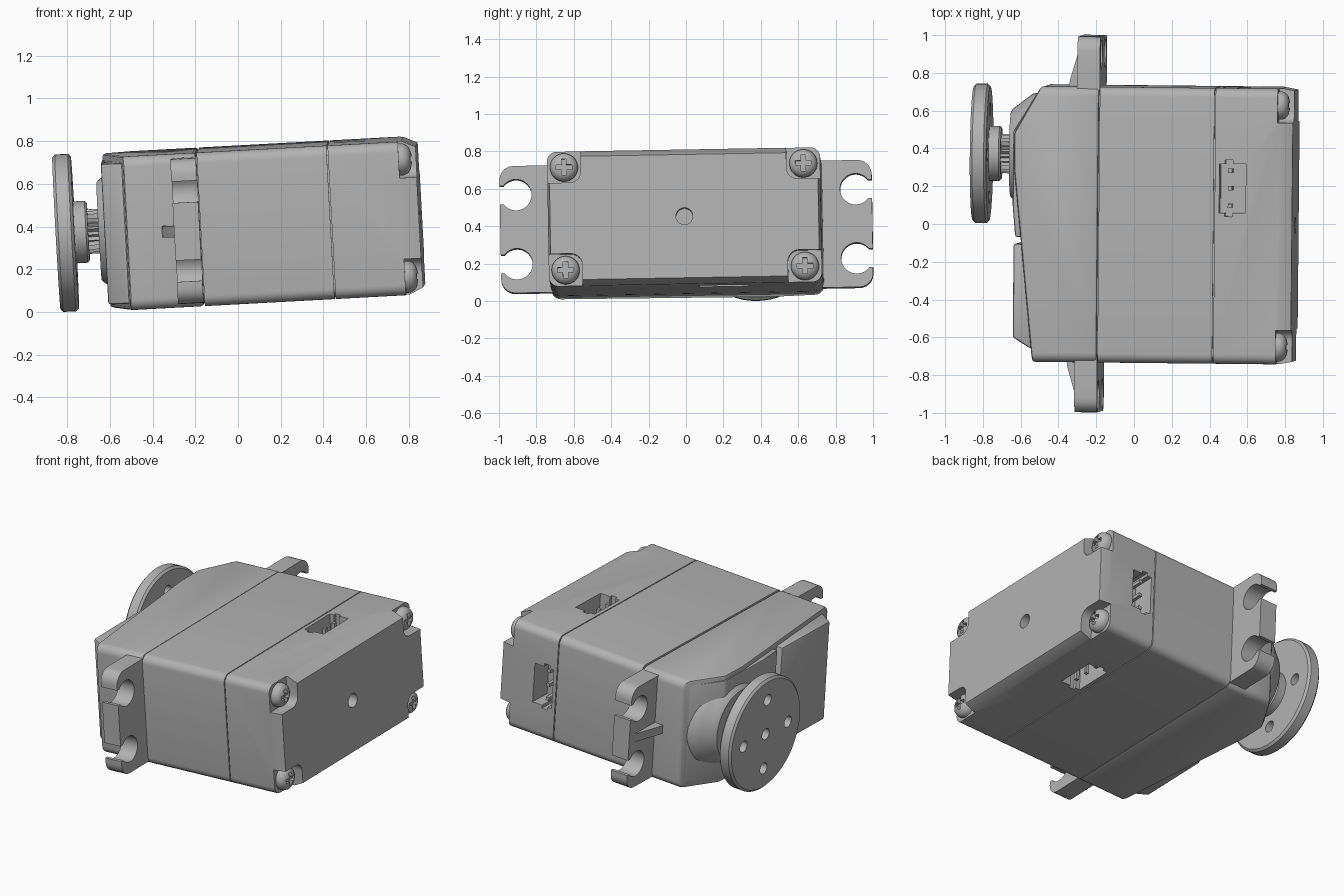
import bpy
import bmesh
from math import sin, cos, pi, radians
from mathutils import Matrix, Vector

old = bpy.data.objects.get("Cube")
if old:
    bpy.data.objects.remove(old, do_unlink=True)

grey = bpy.data.materials.new("plain grey")
grey.use_nodes = True
COLOUR = (0.45, 0.45, 0.45, 1)
grey.diffuse_color = COLOUR
grey.node_tree.nodes["Principled BSDF"].inputs["Base Color"].default_value = COLOUR

# The whole servo rests slightly tilted on its horn
POSE = (Matrix.Translation((0, 0, 0.408)) @ Matrix.Rotation(radians(-0.6), 4, 'Z')
        @ Matrix.Rotation(radians(-3.1), 4, 'Y') @ Matrix.Rotation(radians(1), 4, 'X'))
HALF_Y, HALF_Z, SEAM, MID, END = 0.73, 0.36, 0.443, -0.17, 0.855
SHAFT_Y = 0.366


def make(name, bm):
    bmesh.ops.recalc_face_normals(bm, faces=bm.faces)
    mesh = bpy.data.meshes.new(name)
    bm.to_mesh(mesh)
    bm.free()
    mesh.materials.append(grey)
    ob = bpy.data.objects.new(name, mesh)
    bpy.context.collection.objects.link(ob)
    ob.matrix_world = POSE
    return ob


def prism_bm(points, direction):
    bm = bmesh.new()
    face = bm.faces.new([bm.verts.new(p) for p in points])
    moved = bmesh.ops.extrude_face_region(bm, geom=[face])["geom"]
    bmesh.ops.translate(bm, vec=direction, verts=[v for v in moved if isinstance(v, bmesh.types.BMVert)])
    return bm


def box(name, centre, size):
    bm = bmesh.new()
    bmesh.ops.create_cube(bm, size=1, matrix=Matrix.Translation(centre) @ Matrix.Diagonal((*size, 1)))
    return make(name, bm)


def rounded(x, cy, cz, hy, hz, r, steps=6):
    """Rounded rectangle across the long axis."""
    pts = []
    for k, (sy, sz) in enumerate(((1, 1), (-1, 1), (-1, -1), (1, -1))):
        for i in range(steps + 1):
            a = (k + i / steps) * pi / 2
            pts.append((x, cy + sy * (hy - r) + r * cos(a), cz + sz * (hz - r) + r * sin(a)))
    return pts


def case_bm(x0, x1, inset=0.0):
    return prism_bm(rounded(x0, 0, 0, HALF_Y - inset, HALF_Z - inset, 0.05), (x1 - x0, 0, 0))


def slice_off(bm, point, normal):
    bmesh.ops.bisect_plane(bm, geom=bm.verts[:] + bm.edges[:] + bm.faces[:], dist=1e-5,
                           plane_co=point, plane_no=Vector(normal).normalized(), clear_outer=True)
    bmesh.ops.holes_fill(bm, edges=[e for e in bm.edges if e.is_boundary])


def lathe(name, profile, y=0.0, z=0.0, n=48):
    """Turn (x, radius) pairs around the long axis."""
    bm = bmesh.new()
    rings = [[bm.verts.new((x, y + r * cos(2 * pi * i / n), z + r * sin(2 * pi * i / n)))
              for i in range(n)] for x, r in profile]
    for a, b in zip(rings, rings[1:]):
        for i in range(n):
            j = (i + 1) % n
            bm.faces.new((a[i], a[j], b[j], b[i]))
    bm.faces.new(rings[0])
    bm.faces.new(rings[-1])
    return make(name, bm)


def finish(ob, cutters=(), bevel=0.0):
    """Apply bevel and cuts, remove the cutters, then shade."""
    if bevel:
        m = ob.modifiers.new("edge", 'BEVEL')
        m.width, m.segments, m.limit_method, m.angle_limit = bevel, 2, 'ANGLE', radians(25)
    for c in cutters:
        c.hide_render = True
        m = ob.modifiers.new("cut", 'BOOLEAN')
        m.operation, m.solver, m.object = 'DIFFERENCE', 'EXACT', c
    if ob.modifiers:
        bpy.context.view_layer.update()
        graph = bpy.context.evaluated_depsgraph_get()
        mesh = bpy.data.meshes.new_from_object(ob.evaluated_get(graph))
        ob.modifiers.clear()
        ob.data = mesh
        for c in cutters:
            bpy.data.objects.remove(c, do_unlink=True)
    bpy.ops.object.select_all(action='DESELECT')
    ob.select_set(True)
    bpy.context.view_layer.objects.active = ob
    bpy.ops.object.shade_smooth_by_angle(angle=radians(30))
    return ob


# Case: front and middle shells around an inner core
bm = case_bm(-0.62, MID - 0.002)
slice_off(bm, (-0.48, HALF_Y, 0), (-0.23, 0.13, 0))
slice_off(bm, (-0.615, 0.25, 0), (-0.98, -0.1, 0))
finish(make("front_case", bm), bevel=0.015)
finish(make("middle_case", case_bm(MID + 0.002, SEAM - 0.003)))
finish(make("inner_core", case_bm(-0.25, 0.455, 0.012)))

# Raised panels on the output face, with a narrow gap between them
panels = {"shaft_panel": ((-0.45, 0.69), (-0.505, 0.69), (-0.627, 0.49), (-0.627, 0.1),
                          (-0.612, -0.07), (-0.45, -0.07)),
          "side_panel": ((-0.45, -0.105), (-0.62, -0.105), (-0.62, -0.6), (-0.525, -0.66), (-0.45, -0.66))}
for name, outline in panels.items():
    finish(make(name, prism_bm([(x, y, -0.33) for x, y in outline], (0, 0, 0.66))), bevel=0.012)

# Rear cap: chamfered rim, corner notches, socket openings and a centre hole
bm = case_bm(SEAM + 0.003, END)
for s in (-1, 1):
    slice_off(bm, (0.79, 0, s * HALF_Z), (0.03, 0, s * 0.065))
    slice_off(bm, (0.79, s * HALF_Y, 0), (0.012, s * 0.065, 0))
cap = make("rear_cap", bm)
cuts = [lathe("hole_cut", ((0.76, 0.045), (0.9, 0.045)))]
corners = [(a, b) for a in (-1, 1) for b in (-1, 1)]
for a, b in corners:
    cuts.append(make("notch_cut", prism_bm(rounded(0.775, a * 0.75, b * 0.39, 0.2, 0.2, 0.06), (0.2, 0, 0))))

sockets = {"top": ((0, 1, 0), (0, 0, 1), 0.2, HALF_Z),
           "bottom": ((0, 1, 0), (0, 0, -1), 0.2, HALF_Z),
           "back": ((0, 0, 1), (0, 1, 0), 0.0, HALF_Y)}
for name, (along, out, middle, face) in sockets.items():
    along, out = Vector(along), Vector(out)

    def block(label, x, v, depth, sx, sv, height):
        centre = Vector((x, 0, 0)) + along * (middle + v) + out * (face - depth)
        size = Vector((sx, 0, 0)) + along * sv + Vector([abs(c) for c in out]) * height
        return box(label, centre, size)

    cuts.append(block("socket_cut", 0.54, 0, 0.05, 0.14, 0.26, 0.2))
    cuts.append(block("key_cut", 0.52, 0, 0.05, 0.04, 0.30, 0.19))
    for i in (-1, 0, 1):
        finish(block(name + "_pin", 0.525, i * 0.093, 0.1, 0.022, 0.022, 0.14))
finish(cap, cuts)

# Cap screws with a cross recess
for a, b in corners:
    y, z = a * 0.64, b * 0.275
    dome = [(0.77, 0.075), (0.795, 0.075), (0.815, 0.066), (0.828, 0.048), (0.835, 0.024)]
    head = lathe("cap_screw", dome, y, z, 32)
    finish(head, [box("cross_cut", (0.84, y, z), (0.06, 0.085, 0.025)),
                  box("cross_cut", (0.84, y, z), (0.061, 0.026, 0.086))])

# Mounting ears with open screw slots and a centre rib
for s in (-1, 1):
    ear = make("mounting_ear", prism_bm(rounded(-0.29, s * 0.8475, 0, 0.1475, 0.34, 0.075), (0.12, 0, 0)))
    root = make("ear_root", prism_bm([(-0.29, s * 0.69, z) for z in (-0.34, 0.34)]
                                     + [(-0.29, s * 0.84, z) for z in (0.34, -0.34)], (0.12, 0, 0)))
    m = ear.modifiers.new("join", 'BOOLEAN')
    m.operation, m.solver, m.object = 'UNION', 'EXACT', root
    cuts = []
    for b in (-1, 1):
        cuts.append(lathe("slot_cut", ((-0.4, 0.083), (-0.1, 0.083)), s * 0.908, b * 0.185))
        cuts.append(box("mouth_cut", (-0.23, s * 0.97, b * 0.185), (0.4, 0.1, 0.1)))
    finish(ear, cuts)
    bpy.data.objects.remove(root, do_unlink=True)
    rib = [(-0.28, s * 0.72, -0.027), (-0.35, s * 0.72, -0.027), (-0.345, s * 0.76, -0.027),
           (-0.29, s * 0.95, -0.027), (-0.28, s * 0.95, -0.027)]
    finish(make("ear_rib", prism_bm(rib, (0, 0, 0.054))))

# Output boss, splined shaft and round horn
finish(lathe("shaft_boss", ((-0.5, 0.325), (-0.54, 0.32), (-0.58, 0.29), (-0.62, 0.258),
                            (-0.645, 0.24), (-0.655, 0.228)), SHAFT_Y))
teeth = 24
spline = []
for i in range(teeth * 2):
    a, r = pi * i / teeth, 0.105 if i % 2 else 0.09
    spline.append((-0.72, SHAFT_Y + r * cos(a), r * sin(a)))
finish(make("splined_shaft", prism_bm(spline, (0.1, 0, 0))))

horn = lathe("round_horn", ((-0.855, 0.355), (-0.842, 0.369), (-0.781, 0.369), (-0.768, 0.355),
                            (-0.768, 0.145), (-0.715, 0.145), (-0.705, 0.135)), SHAFT_Y, 0, 64)
holes = [lathe("horn_cut", ((-0.9, 0.037), (-0.76, 0.037)), SHAFT_Y, 0, 24)]
for i in range(4):
    a = i * pi / 2
    holes.append(lathe("horn_cut", ((-0.9, 0.037), (-0.7, 0.037)), SHAFT_Y + 0.23 * cos(a), 0.23 * sin(a), 24))
finish(horn, holes)
